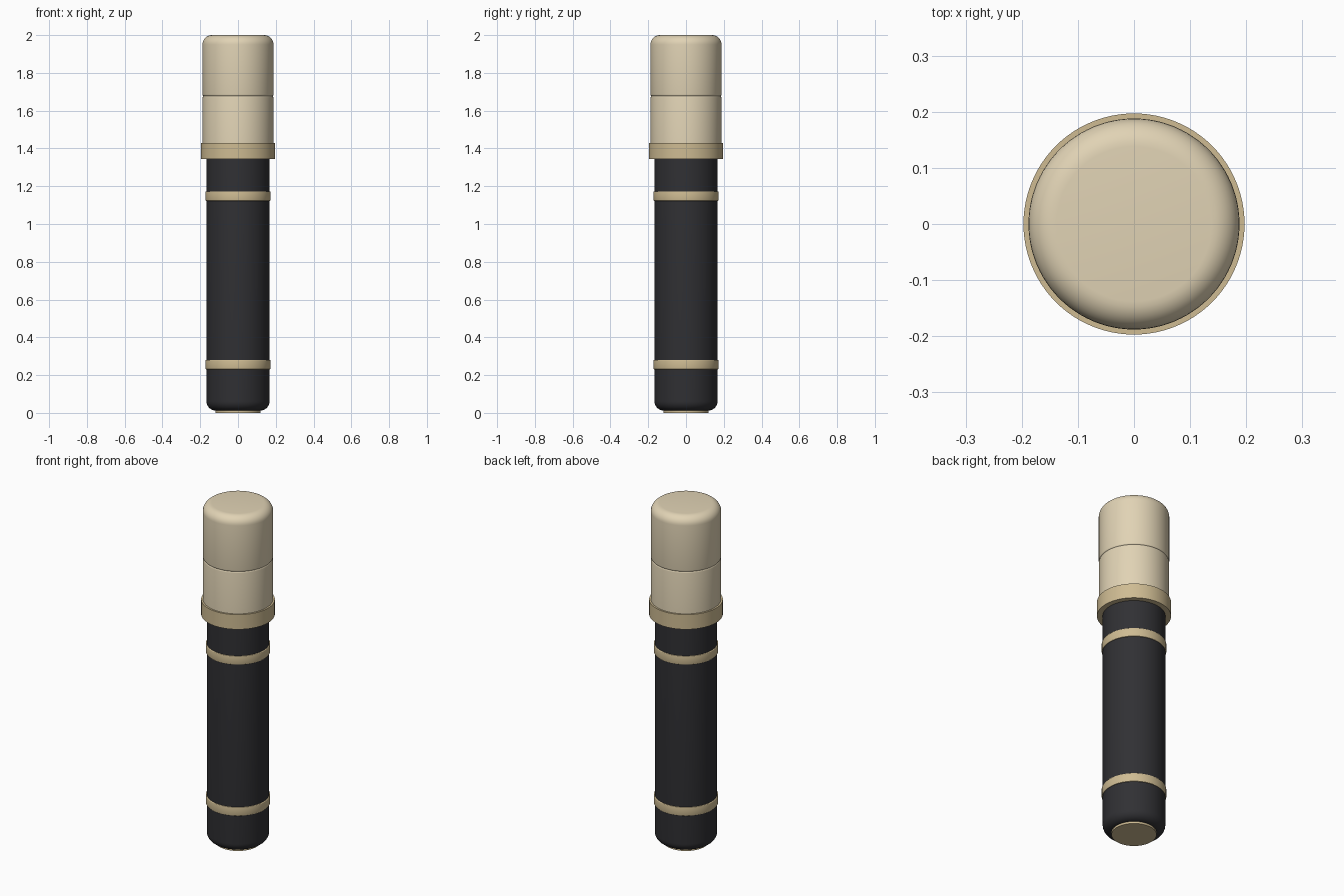
import bpy, math

if "Cube" in bpy.data.objects:
    bpy.data.objects.remove(bpy.data.objects["Cube"])


def material(name, rgb):
    m = bpy.data.materials.new(name)
    m.diffuse_color = (*rgb, 1)
    m.use_nodes = True
    m.node_tree.nodes["Principled BSDF"].inputs["Base Color"].default_value = m.diffuse_color
    return m


CREAM = material("cream", (0.75, 0.65, 0.46))
GOLD = material("gold", (0.62, 0.50, 0.29))
BLACK = material("black", (0.03, 0.03, 0.034))
SEGMENTS = 96


def corner(r, z, radius, top, steps=8):
    """Rounded outer corner of a profile, ordered from low z to high z."""
    cz = z - radius if top else z + radius
    start = 0 if top else -math.pi / 2
    return [(r - radius + radius * math.cos(start + math.pi / 2 * i / steps),
             cz + radius * math.sin(start + math.pi / 2 * i / steps))
            for i in range(steps + 1)]


def lathe(name, profile, mat):
    """Spin an (r, z) profile around z, closing both ends with flat caps."""
    n = SEGMENTS
    verts = [(r * math.cos(math.tau * i / n), r * math.sin(math.tau * i / n), z)
             for r, z in profile for i in range(n)]
    faces = [(k * n + i, k * n + (i + 1) % n, (k + 1) * n + (i + 1) % n, (k + 1) * n + i)
             for k in range(len(profile) - 1) for i in range(n)]
    last = (len(profile) - 1) * n
    faces += [tuple(reversed(range(n))), tuple(range(last, last + n))]
    mesh = bpy.data.meshes.new(name)
    mesh.from_pydata(verts, [], faces)
    mesh.materials.append(mat)
    ob = bpy.data.objects.new(name, mesh)
    bpy.context.collection.objects.link(ob)
    bpy.ops.object.select_all(action='DESELECT')
    ob.select_set(True)
    bpy.context.view_layer.objects.active = ob
    bpy.ops.object.shade_smooth_by_angle(angle=math.radians(35))
    return ob


# Dark barrel with rounded foot
lathe("barrel", corner(0.167, 0.012, 0.05, False) + [(0.167, 1.36)], BLACK)

# Base disc under the barrel
lathe("base_disc", [(0.12, 0), (0.12, 0.02)], GOLD)

# Two thin trim bands
for name, z in (("lower_band", 0.23), ("upper_band", 1.122)):
    lathe(name, corner(0.172, z, 0.004, False, 3)
          + corner(0.172, z + 0.051, 0.004, True, 3), GOLD)

# Wide collar
lathe("collar", [(0.197, 1.343), (0.197, 1.43)], GOLD)

# Lower head section
lathe("head_lower", [(0.187, 1.36)] + corner(0.187, 1.682, 0.012, True, 4), CREAM)

# Upper head section with rounded crown
lathe("head_upper", corner(0.188, 1.676, 0.01, False, 4)
      + corner(0.188, 2.0, 0.05, True), CREAM)
